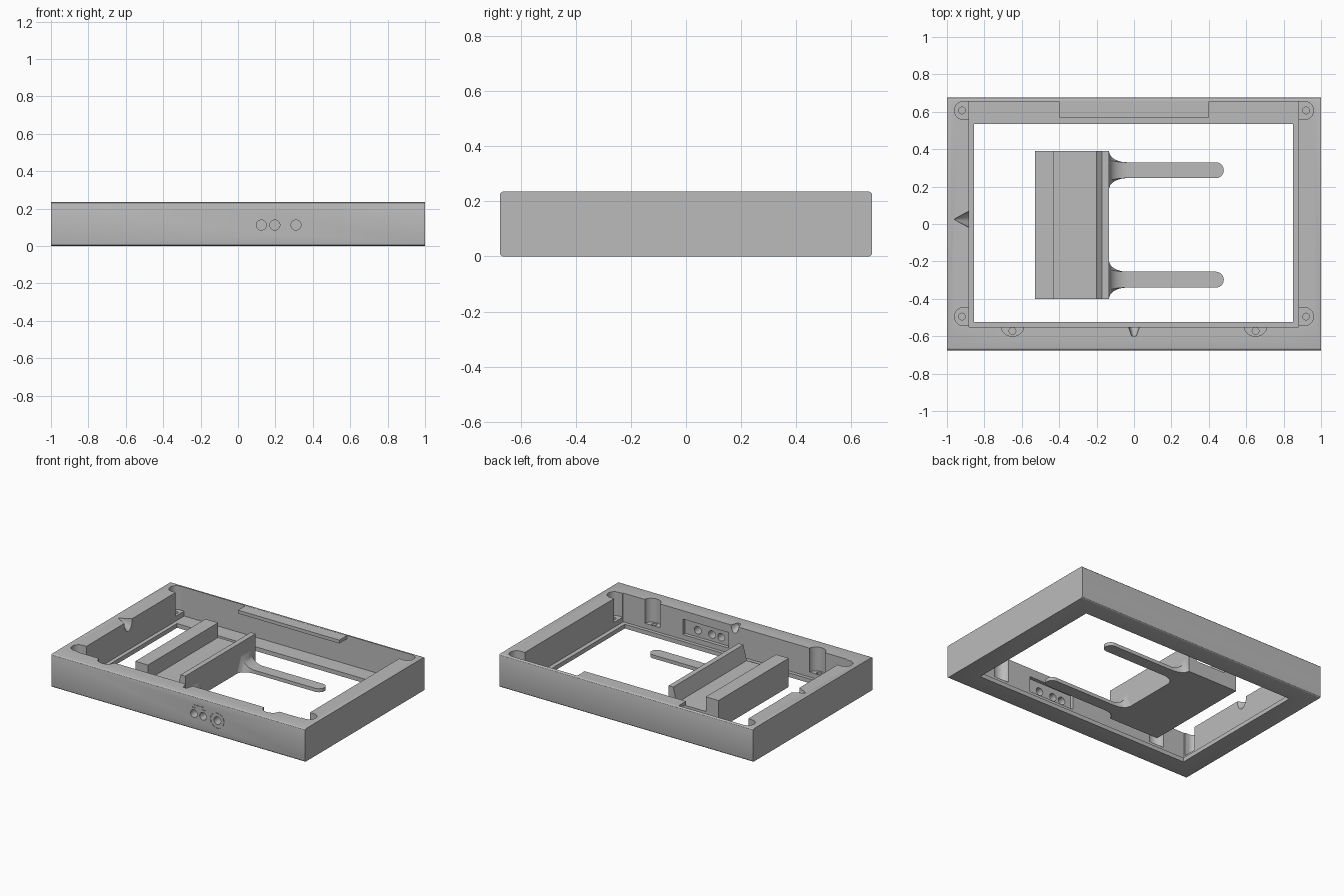
import bpy, bmesh, math
from mathutils import Matrix, Vector

cube = bpy.data.objects.get("Cube")
if cube:
    bpy.data.objects.remove(cube, do_unlink=True)

TOP = 0.235
GREY = (0.5, 0.5, 0.5, 1.0)
grey = bpy.data.materials.new("plain_grey")
grey.use_nodes = True
grey.diffuse_color = GREY
grey.node_tree.nodes["Principled BSDF"].inputs["Base Color"].default_value = GREY


def finish(name, bm):
    bmesh.ops.recalc_face_normals(bm, faces=bm.faces)
    mesh = bpy.data.meshes.new(name)
    bm.to_mesh(mesh)
    bm.free()
    mesh.materials.append(grey)
    obj = bpy.data.objects.new(name, mesh)
    bpy.context.collection.objects.link(obj)
    return obj


def box_bm(x, y, z):
    bm = bmesh.new()
    bmesh.ops.create_cube(bm, size=1)
    for v in bm.verts:
        v.co = Vector([(r[0] + r[1]) / 2 + c * (r[1] - r[0]) for c, r in zip(v.co, (x, y, z))])
    return bm


def box(name, x, y, z):
    return finish(name, box_bm(x, y, z))


def cone(name, centre, r1, r2, depth, turn=Matrix(), scale=(1, 1, 1)):
    bm = bmesh.new()
    move = Matrix.Translation(centre) @ Matrix.Diagonal((*scale, 1)) @ turn
    bmesh.ops.create_cone(bm, cap_ends=True, segments=32, radius1=r1, radius2=r2,
                          depth=depth, matrix=move)
    return finish(name, bm)


def upright(x, y, r, low, high, scale=(1, 1, 1)):
    return cone("cutter", (x, y, (low + high) / 2), r, r, high - low, scale=scale)


def activate(obj):
    bpy.ops.object.select_all(action="DESELECT")
    obj.select_set(True)
    bpy.context.view_layer.objects.active = obj


def cut(obj, cutter):
    cutter.hide_render = True
    mod = obj.modifiers.new("cut", "BOOLEAN")
    mod.operation, mod.solver, mod.object = "DIFFERENCE", "EXACT", cutter
    activate(obj)
    bpy.ops.object.modifier_apply(modifier=mod.name)
    bpy.data.objects.remove(cutter, do_unlink=True)


def prism(name, profile, y0, y1):
    """Extrude an x-z profile along y."""
    bm = bmesh.new()
    face = bm.faces.new([bm.verts.new((x, y0, z)) for x, z in profile])
    new = bmesh.ops.extrude_face_region(bm, geom=[face])["geom"]
    bmesh.ops.translate(bm, vec=(0, y1 - y0, 0),
                        verts=[g for g in new if isinstance(g, bmesh.types.BMVert)])
    return finish(name, bm)


# Outer frame with its long edges rounded
bm = box_bm((-1, 1), (-0.675, 0.675), (0, TOP))
long_edges = [e for e in bm.edges if abs(e.verts[0].co.x - e.verts[1].co.x) > 1]
bmesh.ops.bevel(bm, geom=long_edges, offset=0.012, segments=3, profile=0.5, affect="EDGES")
frame = finish("frame", bm)

# Inner cavity and the smaller window left by the bottom lip
cut(frame, box("cutter", (-0.883, 0.88), (-0.55, 0.655), (0.03, 0.4)))
cut(frame, box("cutter", (-0.855, 0.85), (-0.525, 0.535), (-0.1, 0.1)))

# Corner screw pockets
for side in (-1, 1):
    for y in (0.607, -0.495):
        x = side * 0.912
        cut(frame, upright(x, y, 0.048, 0.065, 0.4))
        cut(frame, box("cutter", sorted((x, side * 0.87)), (y - 0.048, y + 0.048), (0.065, 0.4)))
        cut(frame, upright(side * 0.92, y, 0.018, 0.02, 0.1))

# Half-round screw pockets in the front wall
for side in (-1, 1):
    cut(frame, upright(side * 0.65, -0.548, 0.06, 0.065, 0.4, scale=(1, 0.87, 1)))
    cut(frame, upright(side * 0.65, -0.572, 0.018, 0.02, 0.1))

# Tapered notches in the left and front walls
cut(frame, cone("cutter", (-0.91, 0.025, TOP), 0.056, 0.002, 0.1,
                Matrix.Rotation(-math.pi / 2, 4, "Y"), (1, 1, 1.7)))
cut(frame, cone("cutter", (0, -0.56, TOP), 0.04, 0.012, 0.08,
                Matrix.Rotation(math.pi / 2, 4, "X"), (1, 1, 1.7)))

# Control recess inside the front wall, with three openings
HOLE_Z = 0.112
cut(frame, box("cutter", (0.05, 0.41), (-0.575, -0.5), (0.065, 0.175)))
for x in (0.125, 0.197, 0.31):
    cut(frame, cone("cutter", (x, -0.62, HOLE_Z), 0.027, 0.027, 0.3,
                    Matrix.Rotation(math.pi / 2, 4, "X")))

# Shallow dial ticks and dashes engraved around the openings
for i in range(10):
    a = math.tau * i / 10
    bm = box_bm((-0.011, 0.011), (-0.005, 0.005), (-0.003, 0.003))
    bm.transform(Matrix.Translation((0.31, -0.675, HOLE_Z)) @ Matrix.Rotation(a, 4, "Y")
                 @ Matrix.Translation((0, 0, 0.053)))
    cut(frame, finish("cutter", bm))
for x in (0.13, 0.16, 0.19):
    cut(frame, box("cutter", (x - 0.01, x + 0.01), (-0.68, -0.67), (0.175, 0.181)))
for x in (0.125, 0.205):
    cut(frame, box("cutter", (x - 0.012, x + 0.012), (-0.68, -0.67), (0.155, 0.161)))

# Overhanging ledge on the back wall
ledge = box("back_ledge", (-0.4, 0.4), (0.57, 0.656), (TOP - 0.025, TOP - 0.001))

# Channel bracket: rail, floor and leaning wall
bracket = prism("channel_bracket",
                [(-0.53, 0), (-0.135, 0), (-0.135, 0.205), (-0.172, 0.205),
                 (-0.2, 0.1), (-0.43, 0.1), (-0.43, 0.205), (-0.53, 0.205)], -0.4, 0.39)


def finger(name, y):
    """Flat round-ended finger that flares where it meets the bracket."""
    half, thick = 0.0425, 0.025
    sections = []
    for i in range(11):
        t = i / 10
        flare = 1 - math.sqrt(1 - (1 - t) ** 2)
        sections.append((-0.136 + 0.1 * t, half + 0.062 * flare, half + 0.02 * flare,
                         thick + 0.085 * flare))
    for i in range(9):
        a = math.radians(i * 11)
        w = half * math.cos(a)
        sections.append((0.4375 + half * math.sin(a), w, w, thick))
    bm = bmesh.new()
    rings = [[bm.verts.new(p) for p in ((x, y - w, 0), (x, y + w, 0), (x, y + u, h), (x, y - u, h))]
             for x, w, u, h in sections]
    for a, b in zip(rings, rings[1:]):
        for i in range(4):
            j = (i + 1) % 4
            bm.faces.new((a[i], a[j], b[j], b[i]))
    bm.faces.new(rings[0])
    bm.faces.new(rings[-1])
    return finish(name, bm)


fingers = [finger("back_finger", 0.2875), finger("front_finger", -0.2975)]

for obj in [frame, ledge, bracket] + fingers:
    activate(obj)
    bpy.ops.object.shade_smooth_by_angle(angle=math.radians(30))
